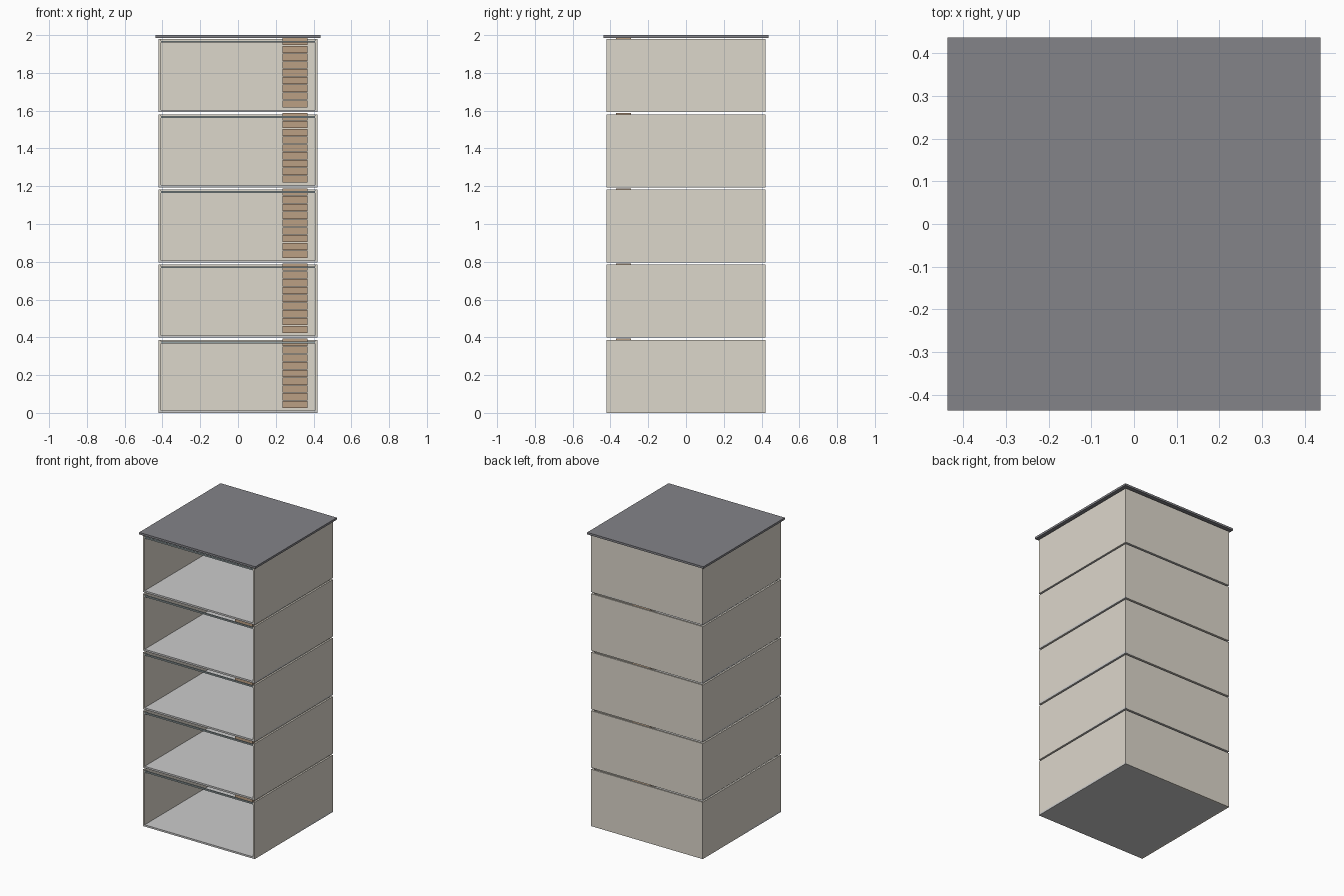
import bpy

if "Cube" in bpy.data.objects:
    bpy.data.objects.remove(bpy.data.objects["Cube"])

def mat(name, col):
    m = bpy.data.materials.new(name)
    m.diffuse_color = (*col, 1)
    m.use_nodes = True
    m.node_tree.nodes["Principled BSDF"].inputs["Base Color"].default_value = m.diffuse_color
    return m

WALL = mat("plaster", (0.72, 0.68, 0.60))
WOOD = mat("wood", (0.50, 0.35, 0.23))
ROOF = mat("roof_dark", (0.23, 0.23, 0.25))
FRAME = mat("frame_metal", (0.30, 0.36, 0.37))

def box(name, x, y, z, m=None):
    """Box from (min, max) pairs on each axis."""
    bpy.ops.mesh.primitive_cube_add(
        size=1, location=[(a + b) / 2 for a, b in (x, y, z)])
    o = bpy.context.object
    o.name = name
    o.scale = [b - a for a, b in (x, y, z)]
    bpy.ops.object.transform_apply(location=False, rotation=False, scale=True)
    if m:
        o.data.materials.append(m)
    return o

H = 0.42        # half width of a storey
T = 0.012       # wall and slab thickness
PITCH = 0.398   # storey to storey
TOP = 0.387     # wall height
STEPS = 9

for f in range(5):
    z = f * PITCH
    # floor slab and three walls, front left open
    box(f"floor_slab_{f}", (-H, H), (-H, H), (z, z + T))
    box(f"left_wall_{f}", (-H, -H + T), (-H, H), (z, z + TOP), WALL)
    box(f"right_wall_{f}", (H - T, H), (-H, H), (z, z + TOP), WALL)
    box(f"back_wall_{f}", (-H + T, H - T), (H - T, H), (z, z + TOP), WALL)
    # thin rail across the top of the opening
    box(f"front_rail_{f}", (-H + T, H - T), (-H, -H + 0.01),
        (z + 0.368, z + 0.378), FRAME)
    # stair rising from the back towards the front
    for i in range(STEPS):
        y = 0.31 - i * 0.08
        s = z + 0.025 + i * 0.0412
        box(f"stair_step_{f}_{i}", (0.235, 0.367), (y - 0.04, y + 0.04),
            (s, s + 0.038), WOOD)

# overhanging flat roof
box("roof", (-0.4375, 0.4375), (-0.4375, 0.4375), (1.986, 2.0), ROOF)
